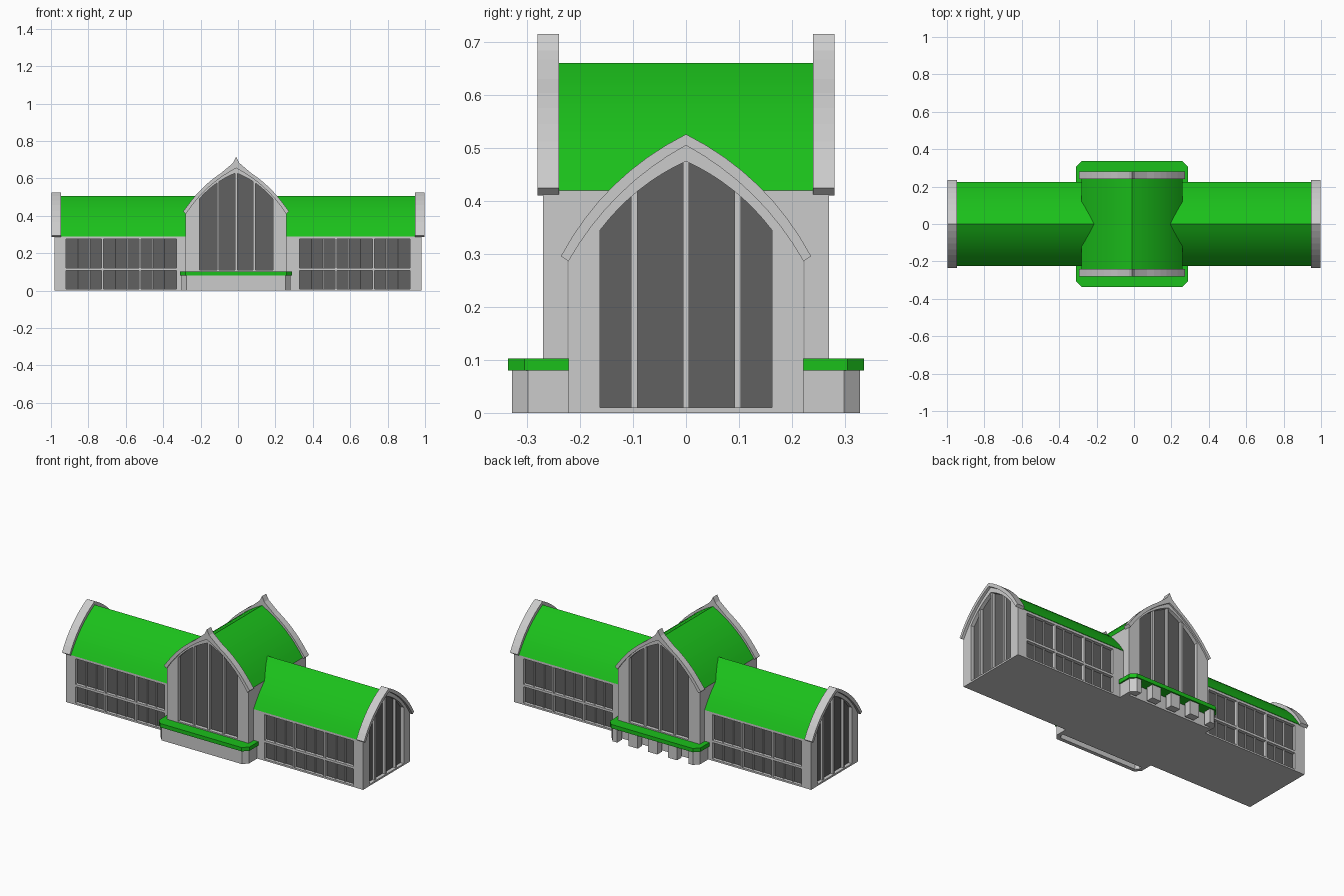
import bpy, bmesh
from mathutils import Vector

if "Cube" in bpy.data.objects:
    bpy.data.objects.remove(bpy.data.objects["Cube"])

CX = -0.01  # centre line of the cross hall


def material(name, col):
    m = bpy.data.materials.new(name)
    m.diffuse_color = (*col, 1)
    m.use_nodes = True
    m.node_tree.nodes["Principled BSDF"].inputs["Base Color"].default_value = m.diffuse_color
    return m


GREEN = material("roof_green", (0.011, 0.53, 0.011))
GLASS = material("dark_glass", (0.12, 0.12, 0.12))


def prism(name, loops, axis, a, b, mat=None, smooth=False):
    """Extrude closed 2D loops (extra loops are holes) from a to b along an axis."""
    cu = bpy.data.curves.new(name + "_profile", 'CURVE')
    cu.dimensions = '2D'
    cu.fill_mode = 'BOTH'
    cu.extrude = 0.5
    for loop in loops:
        s = cu.splines.new('POLY')
        s.points.add(len(loop) - 1)
        for p, (u, v) in zip(s.points, loop):
            p.co = (u, v, 0, 1)
        s.use_cyclic_u = True
    tmp = bpy.data.objects.new(name + "_tmp", cu)
    bpy.context.scene.collection.objects.link(tmp)
    dg = bpy.context.evaluated_depsgraph_get()
    me = bpy.data.meshes.new_from_object(tmp.evaluated_get(dg))
    bpy.data.objects.remove(tmp)
    bpy.data.curves.remove(cu)
    bm = bmesh.new()
    bm.from_mesh(me)
    for v in bm.verts:
        u, w, t = v.co
        t = a + (b - a) * (t + 0.5)
        v.co = {'x': Vector((t, u, w)), 'y': Vector((u, t, w)), 'z': Vector((u, w, t))}[axis]
    bmesh.ops.remove_doubles(bm, verts=bm.verts, dist=1e-5)
    bmesh.ops.recalc_face_normals(bm, faces=bm.faces)
    for f in bm.faces:
        f.smooth = False
    bm.to_mesh(me)
    bm.free()
    me.name = name
    me.materials.clear()
    if mat:
        me.materials.append(mat)
    ob = bpy.data.objects.new(name, me)
    bpy.context.scene.collection.objects.link(ob)
    if smooth:
        bpy.ops.object.select_all(action='DESELECT')
        ob.select_set(True)
        bpy.context.view_layer.objects.active = ob
        bpy.ops.object.shade_smooth_by_angle()
    return ob


def rect(u0, u1, v0, v1):
    return [(u0, v0), (u1, v0), (u1, v1), (u0, v1)]


def half_arc(w, z0, z1, sag, n=8):
    """Bulging curve from the eave (w, z0) up to the ridge (0, z1)."""
    p0, p2 = Vector((w, z0)), Vector((0, z1))
    d = (p2 - p0).normalized()
    c = (p0 + p2) / 2 + Vector((d.y, -d.x)) * 2 * sag
    return [tuple(p0 * (1 - t) ** 2 + c * 2 * t * (1 - t) + p2 * t * t)
            for t in (i / n for i in range(n + 1))]


def full(half):
    return half + [(-u, v) for u, v in half[-2::-1]]


def shift(loop, c):
    return [(u + c, v) for u, v in loop]


def band(outer, inner):
    return full(outer) + full(inner)[::-1]


def gable(name, axis, s, c, face, wall, win, base, bars):
    """End wall with an arched window, glass and upright bars."""
    outer = shift(full(wall) + [(-wall[0][0], 0), (wall[0][0], 0)], c)
    hole = shift(full(win) + [(-win[0][0], base), (win[0][0], base)], c)
    prism(name + "_wall", [outer, hole], axis, s * (face - 0.035), s * face)
    prism(name + "_glass", [hole], axis, s * (face - 0.03), s * (face - 0.022), GLASS)
    for u in bars:
        top = next(p[1] for p in win if p[0] <= abs(u) + 0.001)
        prism(name + "_mullion", [rect(c + u - 0.006, c + u + 0.006, base, top)],
              axis, s * (face - 0.022), s * (face - 0.006))


# Roofs: two wing vaults and the crossing vault
wing_roof = half_arc(0.224, 0.29, 0.505, 0.022)
hall_roof = half_arc(0.27, 0.42, 0.66, 0.024)
wing_under = half_arc(0.216, 0.286, 0.497, 0.022)
hall_under = half_arc(0.262, 0.416, 0.652, 0.024)
prism("hall_roof", [shift(band(hall_roof, hall_under), CX)], 'y', -0.245, 0.245, GREEN, True)
hall_outer = [(0.283, 0.424)] + half_arc(0.27, 0.44, 0.675, 0.024)[1:-2] + [(0.035, 0.667), (0.016, 0.684), (0, 0.715)]
hall_inner = half_arc(0.268, 0.41, 0.655, 0.024)
wing_outer = half_arc(0.236, 0.296, 0.526, 0.026)
wing_inner = half_arc(0.222, 0.286, 0.505, 0.022)
wing_win = half_arc(0.162, 0.345, 0.475, 0.013)
hall_win = half_arc(0.197, 0.49, 0.63, 0.015)

for s in (-1, 1):
    side = "left" if s < 0 else "right"
    prism(side + "_wing_roof", [band(wing_roof, wing_under)], 'x', s * 0.195, s * 0.955, GREEN, True)
    prism(side + "_gable_trim", [band(wing_outer, wing_inner)], 'x', s * 0.947, s * 0.998)
    gable(side + "_gable", 'x', s, 0, 0.982, wing_inner, wing_win, 0.01, (-0.098, 0, 0.098))
    prism(side + "_wing_floor", [rect(-0.222, 0.222, 0, 0.01)], 'x', s * 0.25, s * 0.98)

    # Long wing walls: three window bays in two rows, thin bars dividing each bay
    for t in (-1, 1):
        holes, bay = [], 0.2
        for i in range(3):
            x0 = 0.329 + i * bay
            for z0, z1 in ((0.01, 0.108), (0.122, 0.275)):
                holes.append(rect(s * x0, s * (x0 + bay - 0.01), z0, z1))
            for k in (1, 2):
                xb = s * (x0 + k * (bay - 0.01) / 3)
                prism(side + "_window_bar", [rect(xb - 0.003, xb + 0.003, 0.01, 0.275)],
                      'y', t * 0.197, t * 0.212)
        prism(side + "_wing_wall", [rect(s * 0.255, s * 0.982, 0, 0.29)] + holes, 'y', t * 0.195, t * 0.222)
        prism(side + "_wing_glass", [rect(s * 0.325, s * 0.925, 0.01, 0.28)],
              'y', t * 0.197, t * 0.203, GLASS)

        # Hall side walls fill the space around the wing roof
        notch = [p for p in wing_roof if p[1] < 0.42]
        cheek = [(0.224, 0), (0.27, 0), (0.27, 0.42), (0.10, 0.42)] + notch[::-1]
        prism("hall_side_wall", [[(t * u, v) for u, v in cheek]], 'x', CX + s * 0.245, CX + s * 0.27)

# Hall ends with pointed trim, and hall floor
for t in (-1, 1):
    end = "front" if t < 0 else "back"
    gable(end + "_hall", 'y', t, CX, 0.27, hall_inner, hall_win, 0.11, (-0.097, 0, 0.097))
    prism(end + "_hall_trim", [shift(band(hall_outer, hall_inner), CX)], 'y', t * 0.24, t * 0.28)
    # Green ledge with chamfered corners
    ledge = [(-0.30, 0.222), (-0.30, 0.305), (-0.27, 0.336), (0.27, 0.336), (0.30, 0.305), (0.30, 0.222)]
    prism(end + "_ledge", [[(CX + u, t * v) for u, v in ledge]], 'z', 0.08, 0.103, GREEN)
prism("hall_floor", [rect(CX - 0.27, CX + 0.27, 0, 0.01)], 'y', -0.27, 0.27)

# Solid plinth below the front ledge
plinth = [(-0.292, 0.222), (-0.292, 0.298), (-0.265, 0.328), (0.265, 0.328), (0.292, 0.298), (0.292, 0.222),
          (0.27, 0.222), (0.27, 0.29), (0.255, 0.306), (-0.255, 0.306), (-0.27, 0.29), (-0.27, 0.222)]
prism("front_plinth", [[(CX + u, -v) for u, v in plinth]], 'z', 0, 0.08)

# Short piers below the back ledge
corner = [(0.292, 0.222), (0.292, 0.298), (0.265, 0.328), (0.235, 0.328), (0.235, 0.285), (0.27, 0.285), (0.27, 0.222)]
for s in (-1, 1):
    prism("back_corner_pier", [[(CX + s * u, v) for u, v in corner]], 'z', 0, 0.08)
for u in (-0.13, 0, 0.13):
    prism("back_pier", [rect(CX + u - 0.03, CX + u + 0.03, 0.285, 0.328)], 'z', 0, 0.08)
